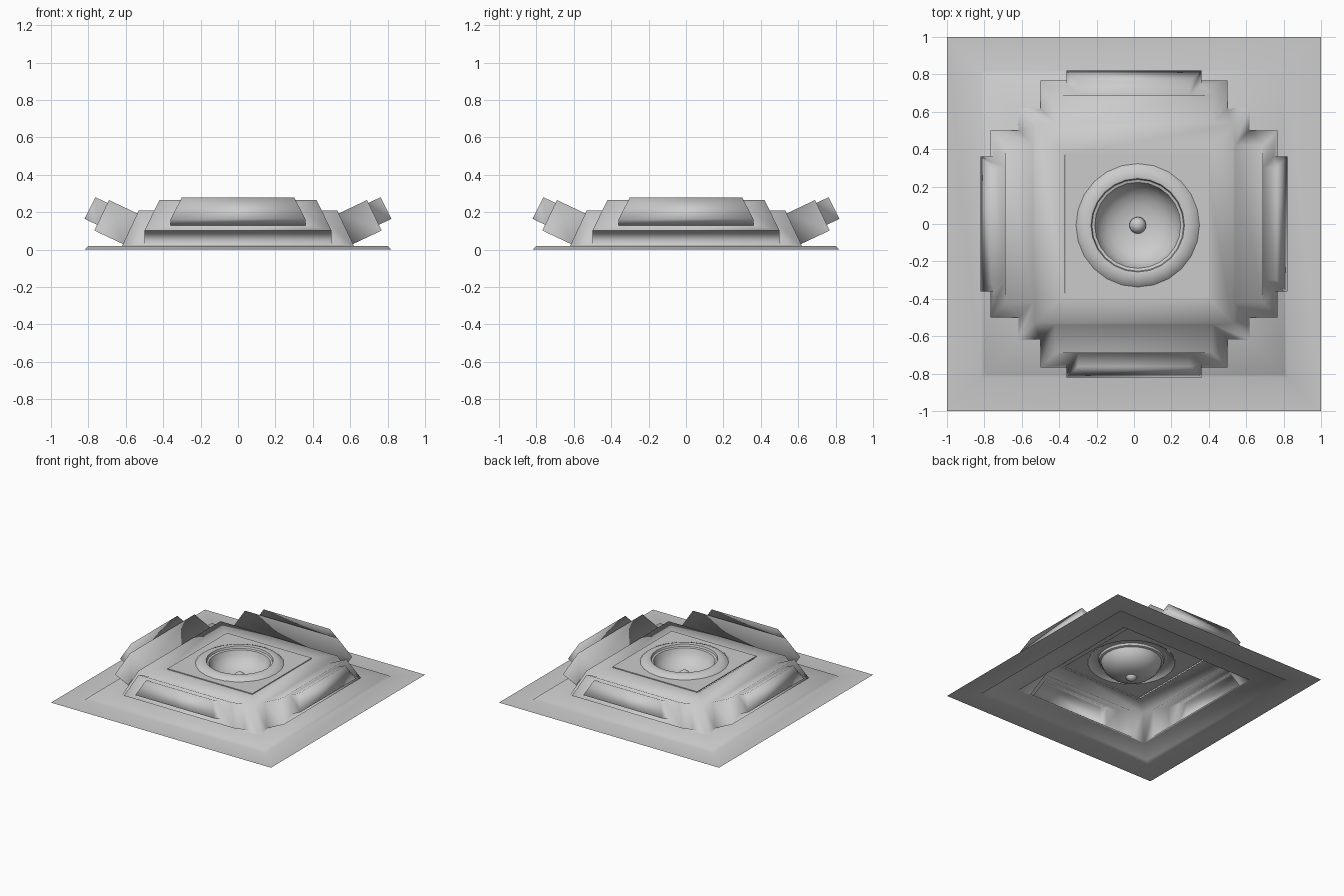
import bpy, bmesh, math
from mathutils import Matrix, Vector

if "Cube" in bpy.data.objects:
    bpy.data.objects.remove(bpy.data.objects["Cube"], do_unlink=True)

grey = bpy.data.materials.new("light grey")
grey.use_nodes = True
grey.diffuse_color = (0.6, 0.6, 0.6, 1)
grey.node_tree.nodes["Principled BSDF"].inputs["Base Color"].default_value = (0.6, 0.6, 0.6, 1)

CX, CY = 0.02, -0.007     # centre of the lamp
SEGMENTS = 24


def finish(bm, name, angle=None):
    bmesh.ops.remove_doubles(bm, verts=bm.verts, dist=0.0005)
    bmesh.ops.recalc_face_normals(bm, faces=bm.faces)
    mesh = bpy.data.meshes.new(name)
    bm.to_mesh(mesh)
    bm.free()
    mesh.materials.append(grey)
    obj = bpy.data.objects.new(name, mesh)
    bpy.context.collection.objects.link(obj)
    if angle:
        bpy.ops.object.select_all(action="DESELECT")
        obj.select_set(True)
        bpy.context.view_layer.objects.active = obj
        bpy.ops.object.shade_smooth_by_angle(angle=math.radians(angle))
    return obj


def loft(bm, rings, closed=True):
    """Join equal-length point loops with quads."""
    loops = [[bm.verts.new(p) for p in ring] for ring in rings]
    for a, b in zip(loops, loops[1:]):
        n = len(a)
        for i in range(n if closed else n - 1):
            j = (i + 1) % n
            bm.faces.new((a[i], a[j], b[j], b[i]))
    return loops


def circle(r, z):
    steps = [2 * math.pi * i / SEGMENTS for i in range(SEGMENTS)]
    return [(CX + r * math.cos(a), CY + r * math.sin(a), z) for a in steps]


def square(h, z):
    points = []
    for i in range(SEGMENTS):
        a = 2 * math.pi * i / SEGMENTS
        s = h / max(abs(math.cos(a)), abs(math.sin(a)))
        points.append((CX + s * math.cos(a), CY + s * math.sin(a), z))
    return points


# Flange strips and the four stepped side flaps, one quarter at a time
flange = [(1, 0), (0.82, 0), (0.80, 0.02), (0.62, 0.02)]
roof = [(0.53, 0.21), (0.37, 0.21)]
# each step of a flap: (lower half width, distance, height), then the upper edge
flap = [((0.62, 0.62, 0.02), (0.53, 0.53, 0.21)),
        ((0.50, 0.615, 0.03), (0.42, 0.538, 0.193)),
        ((0.50, 0.768, 0.102), (0.42, 0.69, 0.265)),
        ((0.36, 0.747, 0.13), (0.30, 0.69, 0.246)),
        ((0.36, 0.82, 0.164), (0.30, 0.762, 0.28))]

bm = bmesh.new()
for quarter in range(4):
    turn = Matrix.Rotation(quarter * math.pi / 2, 3, "Z")
    for strip in (flange, roof):
        loft(bm, [[turn @ Vector((s * d, -d, z)) for s in (-1, 1)]
                  for d, z in strip], closed=False)
    rings = []
    for (w0, d0, z0), (w1, d1, z1) in flap:
        corners = [(-w0, -d0, z0), (w0, -d0, z0), (w1, -d1, z1), (-w1, -d1, z1)]
        rings.append([turn @ Vector(c) for c in corners])
    bm.faces.new(loft(bm, rings)[-1])
finish(bm, "housing", 100)

# Square panel with a round opening
bm = bmesh.new()
loft(bm, [square(0.385, 0.209), square(0.385, 0.217), circle(0.33, 0.217)])
finish(bm, "centre_panel")

# Raised lip turning down into the reflector bowl
profile = [(0.33, 0.216), (0.315, 0.23), (0.29, 0.24), (0.26, 0.245), (0.25, 0.242),
           (0.245, 0.225), (0.23, 0.22), (0.22, 0.19), (0.20, 0.155),
           (0.16, 0.12), (0.11, 0.098), (0.05, 0.087)]
bm = bmesh.new()
bowl = loft(bm, [circle(r, z) for r, z in profile])
bm.faces.new(bowl[-1])
finish(bm, "reflector_bowl", 50)

# Small bulb at the bottom of the bowl
bm = bmesh.new()
bmesh.ops.create_uvsphere(bm, u_segments=16, v_segments=10, radius=0.045,
                          matrix=Matrix.Translation((CX, CY, 0.1)))
finish(bm, "bulb", 60)
